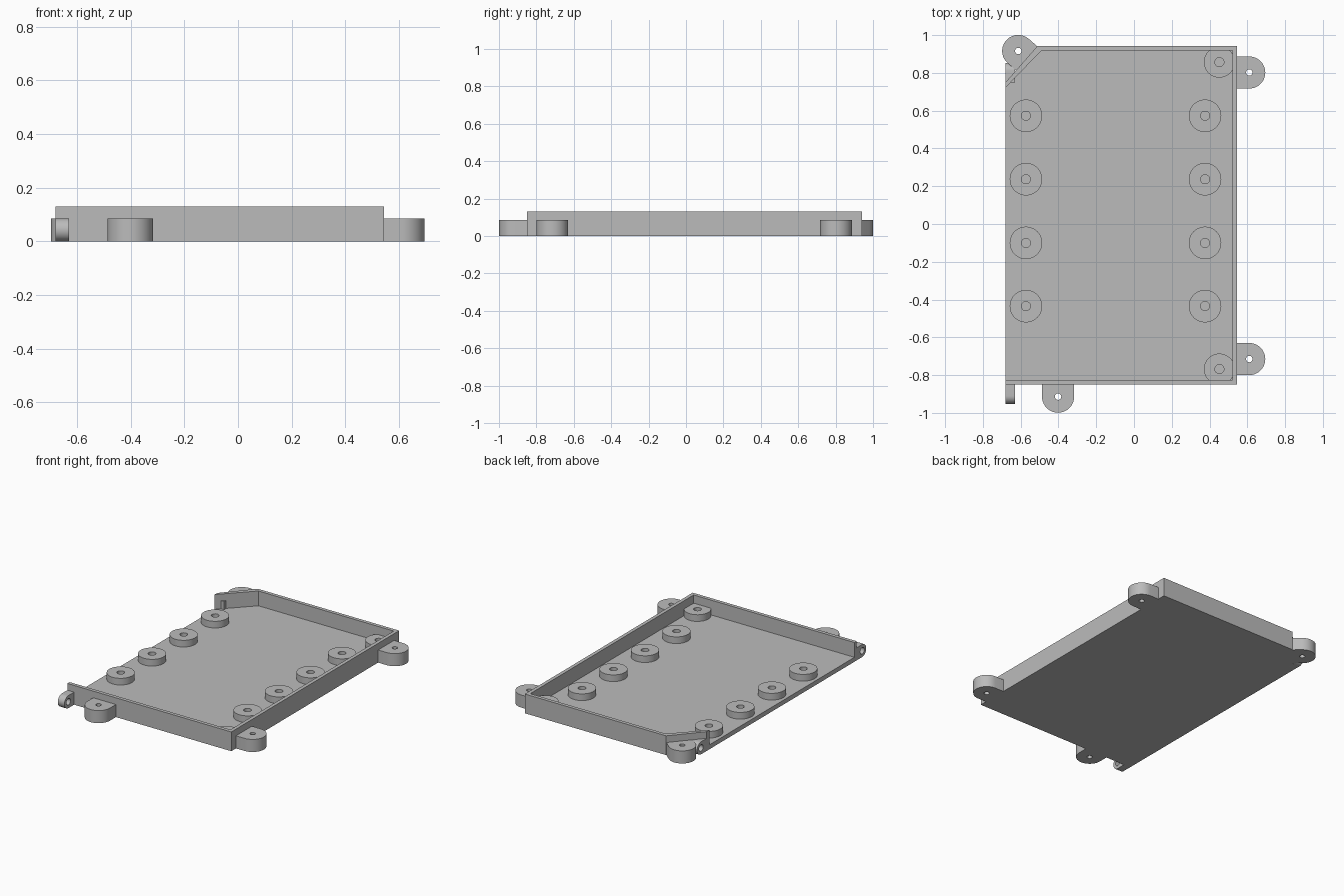
import bpy, bmesh, math
from mathutils import Matrix

if "Cube" in bpy.data.objects:
    bpy.data.objects.remove(bpy.data.objects["Cube"])

grey = bpy.data.materials.new("plain grey")
grey.diffuse_color = (0.5, 0.5, 0.5, 1)
grey.use_nodes = True
grey.node_tree.nodes["Principled BSDF"].inputs["Base Color"].default_value = grey.diffuse_color


def circle(cx, cy, r, n=40):
    return [(cx + r * math.cos(2 * math.pi * i / n),
             cy + r * math.sin(2 * math.pi * i / n)) for i in range(n)]


def tab(cx, cy, r, angle, back, n=20):
    """Half-round end pointing along angle, with straight sides running back."""
    c, s = math.cos(angle), math.sin(angle)
    pts = [(-back, -r)]
    for i in range(n + 1):
        t = -math.pi / 2 + math.pi * i / n
        pts.append((r * math.cos(t), r * math.sin(t)))
    pts.append((-back, r))
    return [(cx + u * c - v * s, cy + u * s + v * c) for u, v in pts]


def extrude(name, loops, z0, z1, matrix=None):
    """Extrude an outline (first loop) with holes (other loops) from z0 to z1."""
    cu = bpy.data.curves.new(name, 'CURVE')
    cu.dimensions = '2D'
    cu.fill_mode = 'BOTH'
    cu.extrude = (z1 - z0) / 2
    for loop in loops:
        sp = cu.splines.new('POLY')
        sp.points.add(len(loop) - 1)
        for p, (x, y) in zip(sp.points, loop):
            p.co = (x, y, 0, 1)
        sp.use_cyclic_u = True
    tmp = bpy.data.objects.new(name + "_curve", cu)
    bpy.context.collection.objects.link(tmp)
    dg = bpy.context.evaluated_depsgraph_get()
    me = bpy.data.meshes.new_from_object(tmp.evaluated_get(dg))
    bpy.data.objects.remove(tmp)

    bm = bmesh.new()
    bm.from_mesh(me)
    bmesh.ops.remove_doubles(bm, verts=bm.verts, dist=1e-5)
    bmesh.ops.translate(bm, verts=bm.verts, vec=(0, 0, (z0 + z1) / 2))
    if matrix:
        bmesh.ops.transform(bm, matrix=matrix, verts=bm.verts)
    bmesh.ops.recalc_face_normals(bm, faces=bm.faces)
    bm.to_mesh(me)
    bm.free()
    me.materials.clear()
    me.materials.append(grey)
    ob = bpy.data.objects.new(name, me)
    bpy.context.collection.objects.link(ob)
    bpy.ops.object.select_all(action='DESELECT')
    ob.select_set(True)
    bpy.context.view_layer.objects.active = ob
    bpy.ops.object.shade_smooth_by_angle(angle=math.radians(30))
    return ob


# Tray dimensions
L, R, F, B = -0.68, 0.545, -0.85, 0.942
T, FLOOR, RIM, TAB = 0.024, 0.03, 0.13, 0.085

# Walls on three sides plus the cut corner; the left side stays open
outer = [(L, F), (R, F), (R, B), (-0.512, B), (L, 0.75)]
inner = [(L, 0.722), (-0.49, B - T), (R - T, B - T), (R - T, F + T), (L, F + T)]
extrude("walls", [outer + inner], 0, RIM)
extrude("floor", [inner], 0, FLOOR)

# Round standoffs in two rows, plus two tucked into the right corners
spots = [(x, y) for x in (-0.572, 0.376) for y in (0.573, 0.237, -0.1, -0.435)]
spots += [(0.452, 0.857), (0.452, -0.768)]
for i, (x, y) in enumerate(spots):
    r = 0.086 if i < 8 else 0.082
    extrude(f"standoff_{i + 1}", [circle(x, y, r), circle(x, y, 0.024, 24)],
            FLOOR, 0.075)

# Screw lugs around the outside
corner_dir = math.atan2(0.168, -0.192)
lugs = [("right_back_lug", 0.61, 0.802, 0, 0.065),
        ("right_front_lug", 0.61, -0.715, 0, 0.065),
        ("front_lug", -0.402, -0.914, -math.pi / 2, 0.064),
        ("corner_lug", -0.613, 0.916, corner_dir, 0.062)]
for name, x, y, a, back in lugs:
    extrude(name, [tab(x, y, 0.085, a, back), circle(x, y, 0.017, 24)], 0, TAB)

# Hinge eyes on the open side: profile in y-z, extruded along x
to_x = Matrix(((0, 0, 1, 0), (1, 0, 0, 0), (0, 1, 0, 0), (0, 0, 0, 1)))
h = TAB / 2
for name, y, a, back in (("front_hinge_eye", -0.91, math.pi, 0.06),
                         ("back_hinge_eye", 0.81, 0, 0.06)):
    extrude(name, [tab(y, h, h, a, back), circle(y, h, 0.022, 24)],
            L, -0.63, to_x)
